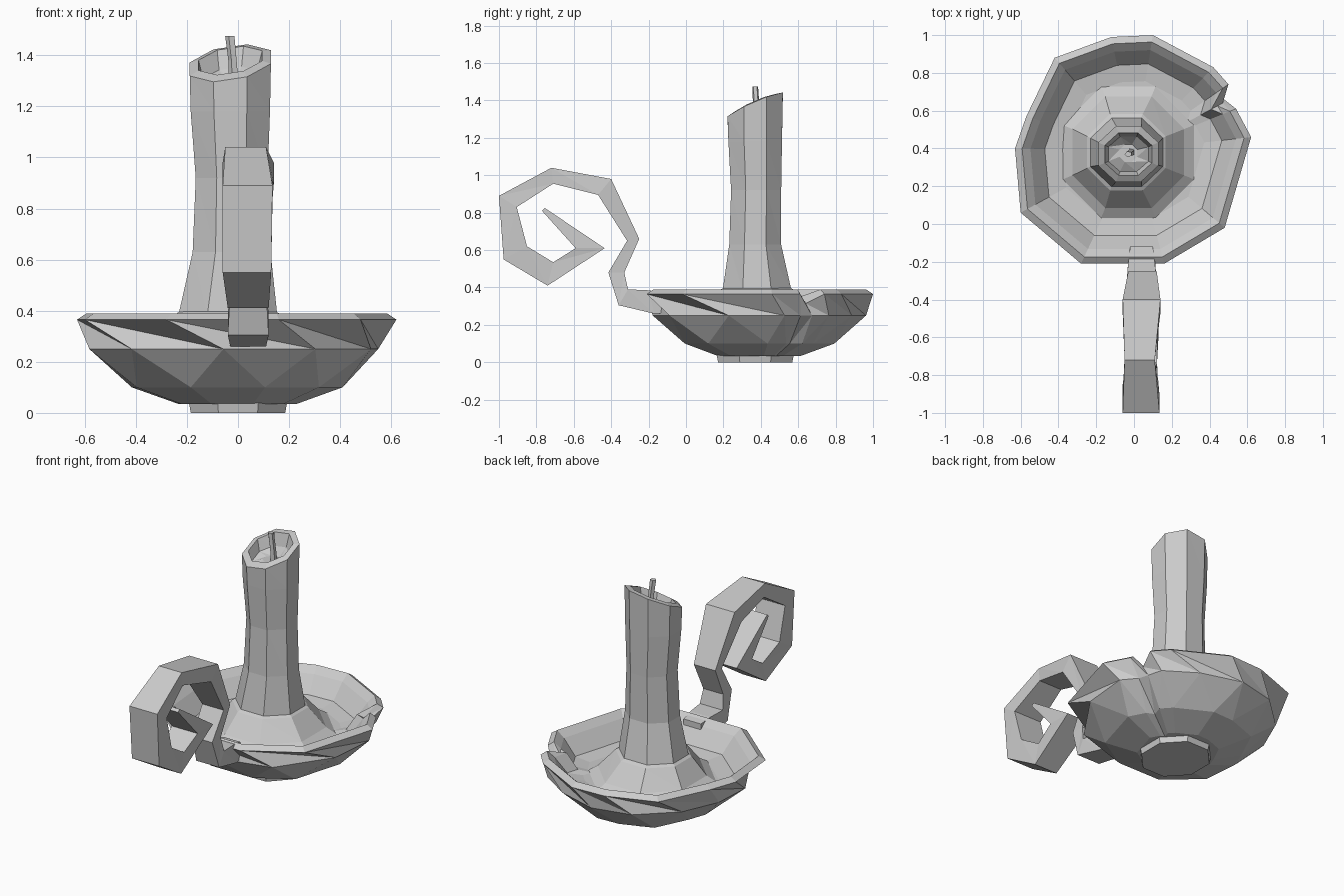
import bpy
import math
from mathutils import Vector

cube = bpy.data.objects.get("Cube")
if cube:
    bpy.data.objects.remove(cube, do_unlink=True)

grey = bpy.data.materials.new("plain grey")
grey.use_nodes = True
grey.diffuse_color = (0.6, 0.6, 0.6, 1)
grey.node_tree.nodes["Principled BSDF"].inputs["Base Color"].default_value = (0.6, 0.6, 0.6, 1)


def loft(name, rings, cap_start=True, cap_end=True):
    """Join equal-length rings of points with flat triangles."""
    n = len(rings[0])
    verts = [tuple(p) for ring in rings for p in ring]
    faces = []
    for r in range(len(rings) - 1):
        for i in range(n):
            j = (i + 1) % n
            a, b, c, d = r * n + i, r * n + j, (r + 1) * n + j, (r + 1) * n + i
            faces += [(a, b, d), (b, c, d)]
    if cap_start:
        faces.append(tuple(reversed(range(n))))
    if cap_end:
        faces.append(tuple(range(len(verts) - n, len(verts))))
    mesh = bpy.data.meshes.new(name)
    mesh.from_pydata(verts, [], faces)
    mesh.materials.append(grey)
    obj = bpy.data.objects.new(name, mesh)
    bpy.context.collection.objects.link(obj)
    return obj


def circle(x, y, z, rx, ry, n=8, turn=0.5):
    angles = [math.tau * (i + turn) / n for i in range(n)]
    return [Vector((x + rx * math.cos(a), y + ry * math.sin(a), z)) for a in angles]


# Dish: an uneven hammered outline with a notch, swept through a bowl profile
outline = [(.10, 1.0), (-.12, .99), (-.42, .88), (-.57, .57), (-.63, .40), (-.60, .06),
           (-.28, -.21), (.16, -.21), (.48, -.02), (.62, .46), (.54, .61), (.47, .64),
           (.50, .74), (.42, .83)]
NOTCH = 11
centre = Vector((0, .39))


def dish_ring(scale, z, staggered=False, dip=0):
    pts = [Vector(p) - centre for p in outline]
    if staggered:
        pts = [(p + pts[(i + 1) % len(pts)]) * .52 for i, p in enumerate(pts)]
    ring = []
    for i, p in enumerate(pts):
        q = centre + p * scale
        ring.append((q.x, q.y, z - (dip if i == NOTCH else 0)))
    return ring


loft("dish", [
    dish_ring(.37, .035),
    dish_ring(.66, .10),
    dish_ring(.91, .25, staggered=True),
    dish_ring(1.0, .365, dip=.05),
    dish_ring(.94, .39, dip=.06),
    dish_ring(.87, .35),
    dish_ring(.75, .25),
    dish_ring(.60, .235),
])

# Foot under the dish
loft("foot", [circle(0, .37, 0, .20, .215), circle(0, .37, .05, .21, .225)])

# Spilled wax mound at the candle base
loft("wax_mound", [
    circle(-.03, .38, .22, .40, .40),
    circle(-.03, .38, .27, .32, .32),
    circle(-.04, .38, .385, .225, .22),
    circle(-.04, .38, .405, .19, .18),
])


# Candle: waisted octagonal shaft with a slanted, hollow top
def slanted(ring, drop=0):
    return [(p.x, p.y, 1.305 + (p.y - .22) * .43 + (p.x + .03) * .15 - drop) for p in ring]


loft("candle", [
    circle(-.04, .38, .38, .21, .20),
    circle(-.025, .37, .63, .165, .15),
    circle(-.025, .375, .92, .152, .145),
    circle(-.03, .37, 1.18, .168, .155),
    slanted(circle(-.03, .37, 0, .172, .16)),
    slanted(circle(-.03, .37, 0, .135, .122), -.01),
    slanted(circle(-.03, .37, 0, .115, .10), .06),
    circle(-.03, .375, 1.30, .05, .05),
])

# Wick
loft("wick", [
    circle(-.015, .38, 1.28, .022, .022, 5),
    circle(-.02, .375, 1.38, .018, .018, 5),
    circle(-.03, .37, 1.475, .02, .016, 5),
])

# Curled handle: outer edge, inner edge (y, z) and left/right limits at each station
stations = [
    ((-.12, .37), (-.12, .26), (-.02, .10)),
    ((-.20, .385), (-.17, .26), (-.03, .11)),
    ((-.31, .39), (-.36, .305), (-.04, .12)),
    ((-.33, .48), (-.415, .48), (-.03, .11)),
    ((-.25, .66), (-.315, .65), (-.03, .12)),
    ((-.40, .98), (-.47, .895), (-.06, .14)),
    ((-.72, 1.04), (-.71, .955), (-.05, .11)),
    ((-1.0, .89), (-.905, .83), (-.06, .135)),
    ((-.975, .55), (-.85, .62), (-.06, .13)),
    ((-.74, .41), (-.71, .535), (-.04, .12)),
    ((-.435, .61), (-.59, .61), (-.05, .13)),
    ((-.755, .825), (-.77, .81), (-.04, .12)),
]
loft("handle", [
    [(lo, *outer), (hi, *outer), (hi, *inner), (lo, *inner)]
    for outer, inner, (lo, hi) in stations
])

# Consistent outward normals on every part
import bmesh
for obj in bpy.context.collection.objects:
    if obj.type == "MESH" and obj.data.materials and obj.data.materials[0] == grey:
        bm = bmesh.new()
        bm.from_mesh(obj.data)
        bmesh.ops.recalc_face_normals(bm, faces=bm.faces)
        bm.to_mesh(obj.data)
        bm.free()
